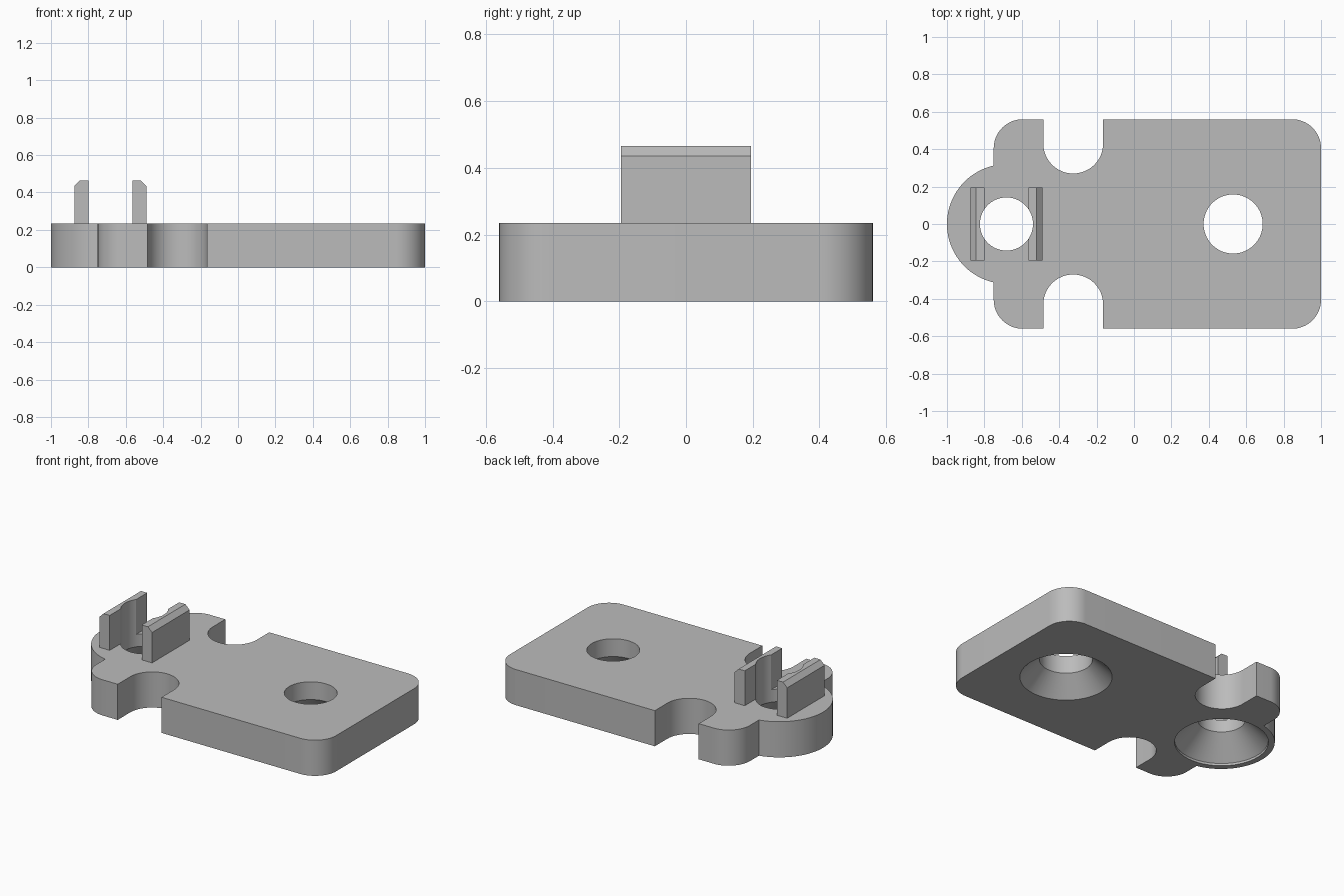
import bpy, bmesh
from math import acos, cos, sin, pi, radians

if "Cube" in bpy.data.objects:
    bpy.data.objects.remove(bpy.data.objects["Cube"], do_unlink=True)

grey = bpy.data.materials.new("plain grey")
grey.use_nodes = True
grey.diffuse_color = (0.5, 0.5, 0.5, 1)
grey.node_tree.nodes["Principled BSDF"].inputs["Base Color"].default_value = (0.5, 0.5, 0.5, 1)

THICK = 0.235
HALF_WIDTH = 0.56
CLIP_X = -0.682


def arc(cx, cy, r, start, end, steps=16):
    angles = [start + (end - start) * i / steps for i in range(steps + 1)]
    return [(cx + r * cos(a), cy + r * sin(a)) for a in angles]


def make_object(name, bm):
    bmesh.ops.recalc_face_normals(bm, faces=bm.faces)
    mesh = bpy.data.meshes.new(name)
    bm.to_mesh(mesh)
    bm.free()
    mesh.materials.append(grey)
    obj = bpy.data.objects.new(name, mesh)
    bpy.context.collection.objects.link(obj)
    return obj


def prism(name, points, offset):
    """Extrude a closed 3D outline along an offset."""
    bm = bmesh.new()
    face = bm.faces.new([bm.verts.new(p) for p in points])
    out = bmesh.ops.extrude_face_region(bm, geom=[face])
    moved = [v for v in out["geom"] if isinstance(v, bmesh.types.BMVert)]
    bmesh.ops.translate(bm, verts=moved, vec=offset)
    return make_object(name, bm)


def lathe(name, x, profile, steps=64):
    """Closed solid of revolution about a vertical axis at x."""
    bm = bmesh.new()
    rings = [[bm.verts.new((x + r * cos(2 * pi * i / steps), r * sin(2 * pi * i / steps), z))
              for i in range(steps)] for r, z in profile]
    for low, high in zip(rings, rings[1:]):
        for i in range(steps):
            j = (i + 1) % steps
            bm.faces.new((low[i], low[j], high[j], high[i]))
    bm.faces.new(rings[0])
    bm.faces.new(rings[-1])
    obj = make_object(name, bm)
    obj.hide_render = True
    return obj


def cut(obj, cutters):
    bpy.context.view_layer.objects.active = obj
    for cutter in cutters:
        mod = obj.modifiers.new("hole", "BOOLEAN")
        mod.operation = "DIFFERENCE"
        mod.solver = "EXACT"
        mod.object = cutter
        bpy.ops.object.modifier_apply(modifier=mod.name)


# Base plate outline: rounded corners, side notches and a round end tab
corner, notch, tab = 0.155, 0.16, 0.32
left, notch_x, tab_x = -0.75, -0.325, -0.68
corner_y = HALF_WIDTH - corner
half = arc(1 - corner, corner_y, corner, 0, pi / 2)
half += [(notch_x + notch, HALF_WIDTH)]
half += arc(notch_x, 0.43, notch, 0, -pi, 32)
half += [(notch_x - notch, HALF_WIDTH)]
half += arc(left + corner, corner_y, corner, pi / 2, pi)
half += arc(tab_x, 0, tab, acos((left - tab_x) / tab), pi, 28)
outline = half + [(x, -y) for x, y in reversed(half[:-1])]
plate = prism("base_plate", [(x, y, 0) for x, y in outline], (0, 0, THICK))

# Pair of upright clips with chamfered outer edges
clips = []
for name, side in (("right_clip", -1), ("left_clip", 1)):
    section = [(0.117, THICK), (0.192, THICK), (0.192, 0.435), (0.162, 0.465), (0.117, 0.465)]
    points = [(CLIP_X + side * x, -0.195, z) for x, z in section]
    clips.append(prism(name, points, (0, 0.39, 0)))

# Countersunk holes, open wide at the underside
screw_hole = lathe("screw_hole_cutter", 0.53,
                   [(0.296, -0.02), (0.158, 0.118), (0.158, 0.6)])
clip_hole = lathe("clip_hole_cutter", CLIP_X,
                  [(0.28, -0.02), (0.28, 0.015), (0.142, 0.153), (0.142, 0.6)])
cut(plate, [screw_hole, clip_hole])
for clip in clips:
    cut(clip, [clip_hole])
for cutter in (screw_hole, clip_hole):
    bpy.data.objects.remove(cutter, do_unlink=True)

# Smooth curved walls, sharp edges
bpy.ops.object.select_all(action="DESELECT")
for obj in [plate] + clips:
    obj.select_set(True)
bpy.context.view_layer.objects.active = plate
bpy.ops.object.shade_smooth_by_angle(angle=radians(30))
